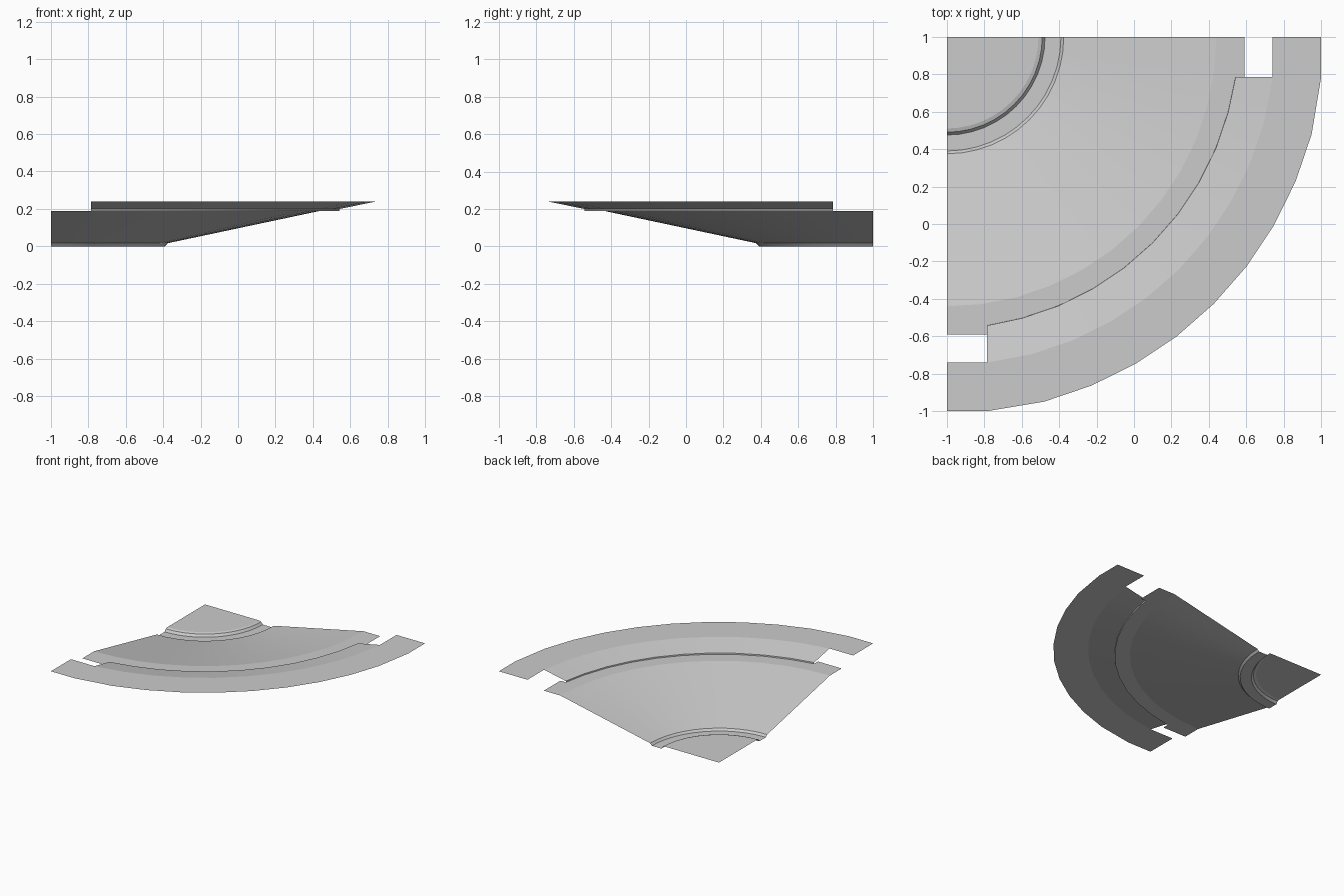
import bpy, bmesh, math

cube = bpy.data.objects.get("Cube")
if cube:
    bpy.data.objects.remove(cube)

STEPS = 12            # facets in the quarter turn
SLOT = 0.215          # length of the slots along the straight sides
CORNER = (-1.0, 1.0)  # centre of the sweep

grey = bpy.data.materials.new("light_grey")
grey.use_nodes = True
colour = (0.6, 0.6, 0.6, 1)
grey.diffuse_color = colour
grey.node_tree.nodes["Principled BSDF"].inputs["Base Color"].default_value = colour


def point(r, i):
    """Position on the quarter circle; the outer rings have straight ends."""
    a = math.pi / 2 * i / STEPS
    x, y = r * math.cos(a), r * math.sin(a)
    if r > 1.5:
        end = r * math.cos(math.pi / 2 / STEPS)
        x, y = min(x, end), min(y, end)
        if i == 1:
            y = SLOT
        elif i == STEPS - 1:
            x = SLOT
    return CORNER[0] + x, CORNER[1] - y


def sweep(name, profile, spans=((0, STEPS),)):
    """Turn an (r, z) profile about the corner over the given facets."""
    bm = bmesh.new()
    for first, last in spans:
        rings = [[bm.verts.new((*point(r, i), z)) for r, z in profile]
                 for i in range(first, last + 1)]
        for a, b in zip(rings, rings[1:]):
            for k in range(len(profile) - 1):
                bm.faces.new((a[k], b[k], b[k + 1], a[k + 1]))
    bmesh.ops.remove_doubles(bm, verts=bm.verts, dist=1e-4)
    bmesh.ops.recalc_face_normals(bm, faces=bm.faces)
    if sum(f.normal.z * f.calc_area() for f in bm.faces) < 0:
        bmesh.ops.reverse_faces(bm, faces=bm.faces)
    mesh = bpy.data.meshes.new(name)
    bm.to_mesh(mesh)
    bm.free()
    mesh.materials.append(grey)
    obj = bpy.data.objects.new(name, mesh)
    bpy.context.collection.objects.link(obj)
    bpy.ops.object.select_all(action='DESELECT')
    obj.select_set(True)
    bpy.context.view_layer.objects.active = obj
    bpy.ops.object.shade_smooth_by_angle(angle=math.radians(10))


# Raised centre disc with rounded edge and the groove around it
sweep("centre_disc", [(0, 0.025), (0.49, 0.025), (0.51, 0.019), (0.525, 0)])
sweep("groove", [(0.525, 0), (0.61, 0), (0.625, 0.017)])
# Shallow cone and the level shelf above it
sweep("sloped_bowl", [(0.625, 0.017), (1.44, 0.19)])
sweep("shelf", [(1.44, 0.19), (1.555, 0.19)])
# Tabs of the shelf beside the end slots
sweep("shelf_tabs", [(1.555, 0.19), (1.605, 0.19)], ((0, 1), (STEPS - 1, STEPS)))
# Step and sloping lip between the slots, then the flat outer rim
sweep("raised_lip", [(1.555, 0.19), (1.556, 0.2), (1.755, 0.24)], ((1, STEPS - 1),))
sweep("outer_rim", [(1.755, 0.24), (2.017, 0.24)])
